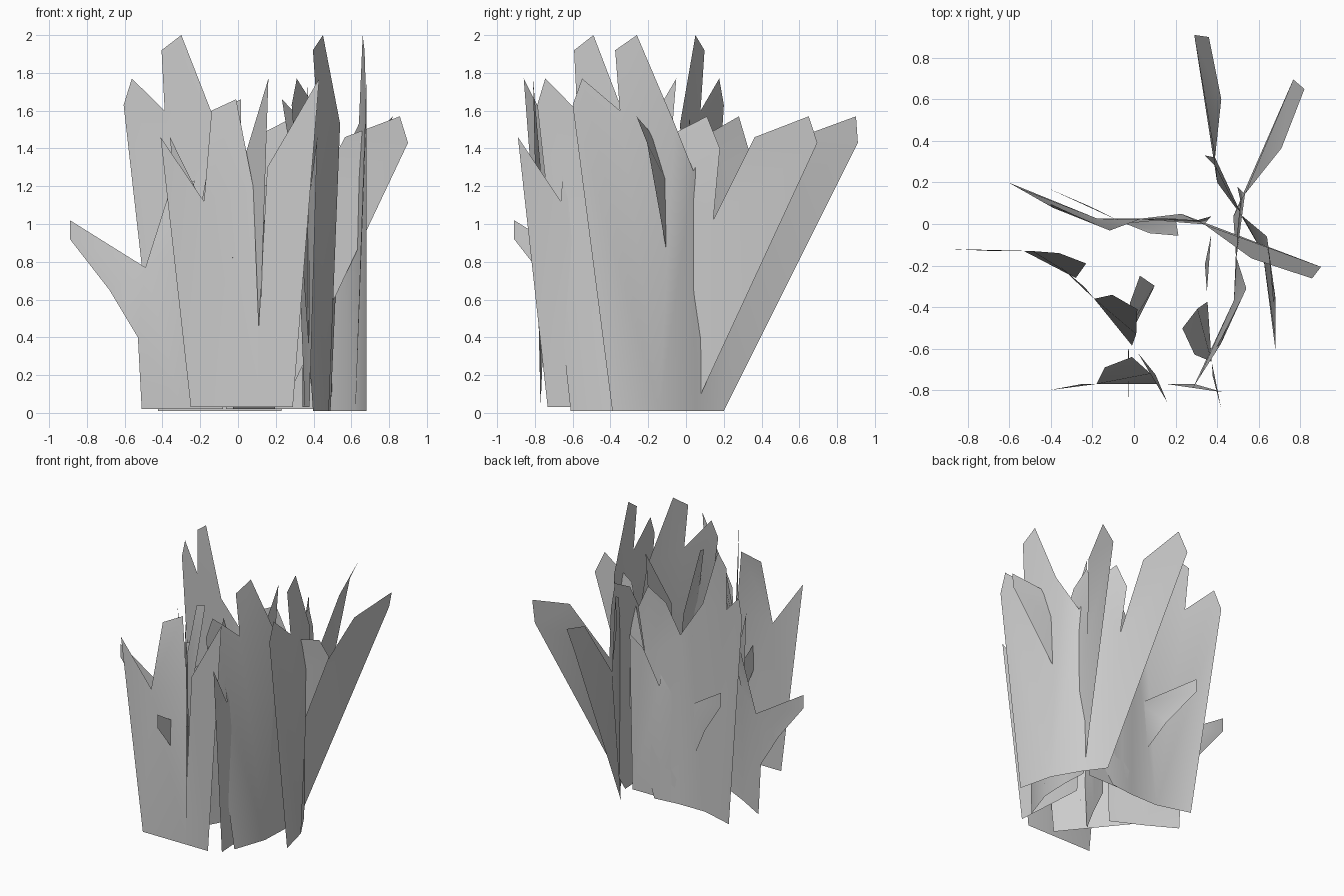
import bpy, math
from mathutils import Matrix, Vector

if "Cube" in bpy.data.objects:
    bpy.data.objects.remove(bpy.data.objects["Cube"])

# Each sheet type: outline points of one shard-topped sheet, plus the facets between its folds

# tall sheet with a far-leaning end blade
TALL_PTS = [(.68, -.39, .01), (.62, -.14, .01), (.51, .05, .01), (.40, .20, .01),
            (.68, -.60, 1.63), (.68, -.55, 1.77), (.68, -.35, 1.60),
            (.67, -.375, 1.92), (.66, -.26, 2.0), (.52, .04, 1.28),
            (.46, .14, 1.49), (.39, .28, 1.57), (.34, .33, 1.40), (.39, .32, 1.02),
            (.42, .60, 1.46), (.36, .90, 1.57), (.29, .91, 1.43), (.64, -.06, 1.53)]
TALL_FACES = [(0, 1, 6, 5, 4), (1, 17, 6), (1, 2, 9, 17), (6, 17, 8, 7),
              (2, 3, 13, 9), (9, 13, 12, 11, 10), (3, 16, 15, 14, 13)]

# split sheet with a deep slit and a middle blade that bends back
SPLIT_PTS = [(-.25, -.77, .03), (.11, -.77, .03), (.29, -.77, .03),
             (-.41, -.80, 1.46), (-.18, -.77, 1.12), (-.14, -.69, 1.60),
             (-.01, -.64, 1.66), (.08, -.72, 1.20), (.11, -.77, .46),
             (.155, -.77, 1.30), (.43, -.81, 1.77)]
SPLIT_FACES = [(0, 4, 3), (0, 1, 8, 7, 4), (4, 7, 6, 5), (1, 2, 10, 9, 8)]

# low sheet with a long side blade
LOW_PTS = [(-.51, -.13, .02), (-.30, -.25, .02), (-.08, -.36, .02),
           (-.53, -.13, .40), (-.68, -.13, .65), (-.89, -.12, .92), (-.89, -.12, 1.02),
           (-.49, -.13, .77), (-.36, -.14, 1.18), (-.23, -.19, 1.23),
           (-.28, -.26, .85), (-.16, -.32, 1.10), (-.06, -.37, 1.18)]
LOW_FACES = [(0, 1, 10, 7, 3), (3, 7, 6, 5, 4), (7, 10, 9, 8), (1, 2, 12, 11, 10)]


def sheet(name, pts, faces, anchor, target, degrees, flip=1):
    """Turn (and optionally mirror) a sheet about its anchor and move the anchor to the target."""
    m = (Matrix.Translation(Vector((*target, 0)))
         @ Matrix.Rotation(math.radians(degrees), 4, 'Z')
         @ Matrix.Diagonal((1, flip, 1, 1))
         @ Matrix.Translation(Vector((-anchor[0], -anchor[1], 0))))
    me = bpy.data.meshes.new(name)
    me.from_pydata([m @ Vector(p) for p in pts], [], faces)
    me.update()
    ob = bpy.data.objects.new(name, me)
    bpy.context.collection.objects.link(ob)
    bpy.ops.object.select_all(action='DESELECT')
    ob.select_set(True)
    bpy.context.view_layer.objects.active = ob
    bpy.ops.object.shade_smooth_by_angle(angle=math.radians(40))
    return ob


# Three turned copies of each sheet make the clump
for i, (spot, deg) in enumerate([((.66, -.26), 0), ((.45, -.49), -32.5), ((-.30, .05), -119.6)]):
    sheet(f"tall_sheet_{i + 1}", TALL_PTS, TALL_FACES, (.66, -.26), spot, deg)

for i, (spot, deg) in enumerate([((-.41, -.80), 0), ((-.36, -.20), -51), ((.42, -.89), 94)]):
    sheet(f"split_sheet_{i + 1}", SPLIT_PTS, SPLIT_FACES, (-.41, -.80), spot, deg)

for i, (spot, deg, flip) in enumerate([((-.89, -.12), 0, 1), ((-.03, -.91), 91, 1),
                                       ((-.41, .17), -26, -1)]):
    sheet(f"low_sheet_{i + 1}", LOW_PTS, LOW_FACES, (-.89, -.12), spot, deg, flip)
